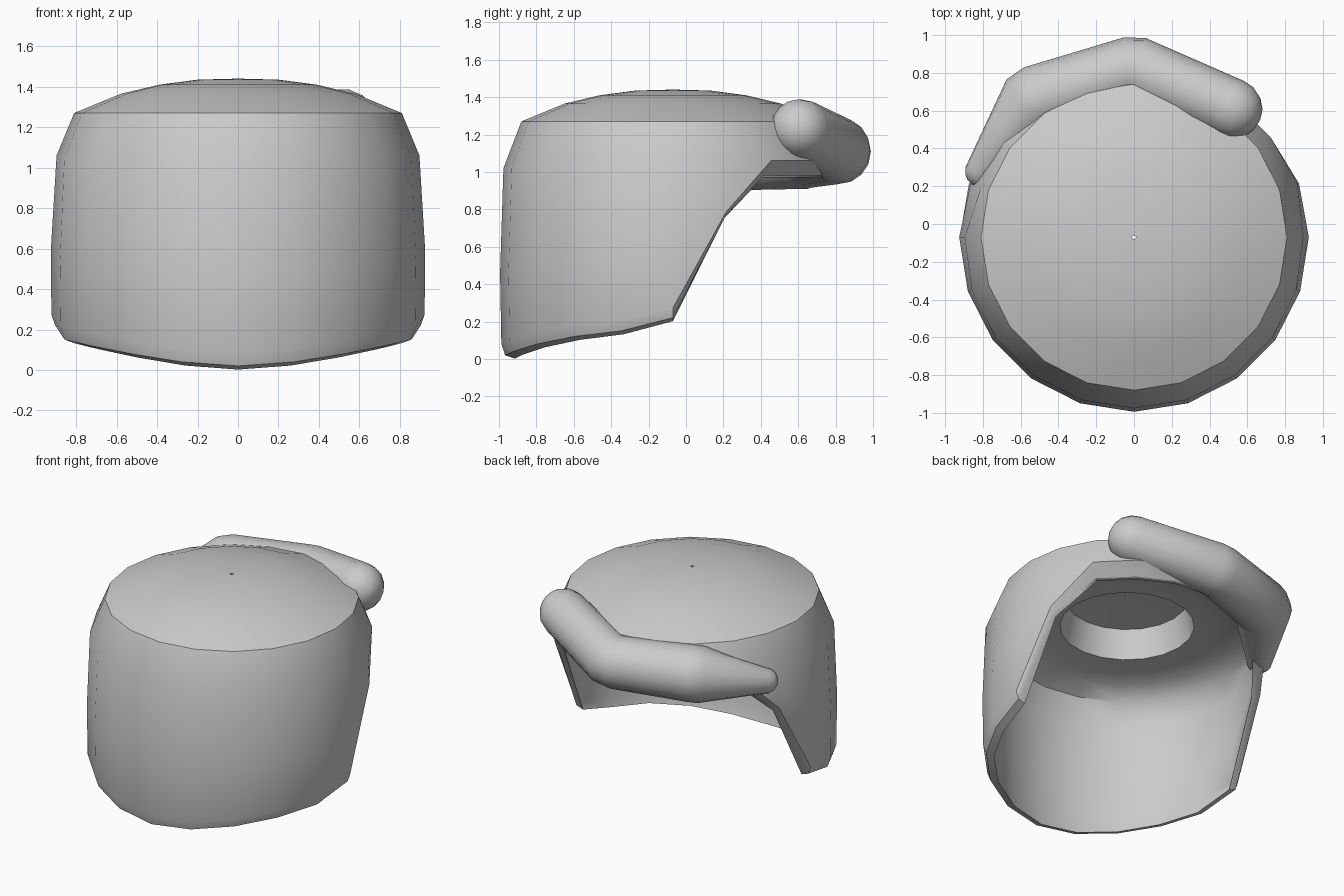
import bpy, bmesh, math
from mathutils import Vector

if "Cube" in bpy.data.objects:
    bpy.data.objects.remove(bpy.data.objects["Cube"])

SIDES = 20
CY = -0.07  # y of the shell axis


def interp(table, z):
    if z <= table[0][0]:
        return table[0][1]
    for (z0, r0), (z1, r1) in zip(table, table[1:]):
        if z <= z1:
            return r0 + (r1 - r0) * (z - z0) / (z1 - z0)
    return table[-1][1]


def skin(bm, rings, closed_ends=False):
    """Bridge consecutive rings of points with quads."""
    rows = [[bm.verts.new(p) for p in ring] for ring in rings]
    n = len(rows[0])
    for a, b in zip(rows, rows[1:]):
        for i in range(n):
            j = (i + 1) % n
            bm.faces.new((a[i], a[j], b[j], b[i]))
    if closed_ends:
        bm.faces.new(rows[0])
        bm.faces.new(rows[-1])
    else:  # close the skin into a tube round the pin hole
        for i in range(n):
            j = (i + 1) % n
            bm.faces.new((rows[-1][i], rows[-1][j], rows[0][j], rows[0][i]))


def finish(bm, name, angle):
    bmesh.ops.recalc_face_normals(bm, faces=bm.faces)
    me = bpy.data.meshes.new(name)
    bm.to_mesh(me)
    bm.free()
    ob = bpy.data.objects.new(name, me)
    bpy.context.collection.objects.link(ob)
    bpy.ops.object.select_all(action='DESELECT')
    ob.select_set(True)
    bpy.context.view_layer.objects.active = ob
    bpy.ops.object.shade_smooth_by_angle(angle=math.radians(angle))
    return ob


# Cap shell: lower edge height per column, from the front (-y) round to the back
half = [0.02, 0.04, 0.08, 0.12, 0.15, 0.22, 0.76, 1.05, 1.05, 1.05, 1.05]
edge = [half[min(i, SIDES - i)] for i in range(SIDES)]
outer = [(0, .915), (.25, .922), (.65, .926), (1.04, .905), (1.27, .81)]
inner = [(0, .86), (.3, .87), (.6, .877), (.88, .865), (1.0, .81)]


def point(i, r, z):
    a = math.tau * i / SIDES
    return (r * math.sin(a), CY - r * math.cos(a), z)


def wall(table, f, top, lip=False, shrink=0.0):
    """Ring a fraction f of the way up from the lower edge to the top."""
    ring = []
    for i, zb in enumerate(edge):
        if lip:  # the inner lip hangs lower, most of all at the back
            zb -= .08 if zb > 1 else .018
        z = zb + f * (top - zb)
        ring.append(point(i, interp(table, z) - shrink, z))
    return ring


def level(r, z):
    return [point(i, r, z) for i in range(SIDES)]


rings = [level(r, z) for r, z in
         [(.01, 1.44), (.2, 1.435), (.39, 1.41), (.58, 1.365)]]
rings += [wall(outer, f, 1.27) for f in (1, .8, .35, .05)]
rings += [wall(outer, 0, 1.27, False, .018), wall(inner, 0, 1.0, True, .015)]
rings += [wall(inner, f, 1.0, True) for f in (.08, .4, .85, 1)]
# Inner roof with the round recess
rings += [level(r, z) for r, z in
          [(.70, 1.06), (.57, 1.085), (.43, 1.09), (.39, 1.29), (.2, 1.3),
           (.01, 1.305)]]
bm = bmesh.new()
skin(bm, rings)
finish(bm, "cap_shell", 40)

# Rolled brim: tapered tube with rounded ends wrapped round the back
path = [Vector(p) for p in [(.52, .61, 1.23), (0, .825, 1.11),
                            (-.53, .655, 1.1), (-.81, .28, .985)]]
radii = [.16, .175, .185, .085]
N = 16


def circle(c, axis, r):
    side = axis.cross(Vector((0, 0, 1))).normalized()
    up = side.cross(axis).normalized()
    return [c + r * (math.cos(t) * side + math.sin(t) * up)
            for t in (math.tau * k / N for k in range(N))]


dirs = [(b - a).normalized() for a, b in zip(path, path[1:])]
steps = [math.radians(a) for a in (85, 65, 45, 22)]
rings = [circle(path[0] - dirs[0] * radii[0] * math.sin(a), dirs[0],
                radii[0] * math.cos(a)) for a in steps]
rings.append(circle(path[0], dirs[0], radii[0]))
for k in (1, 2):
    # Two rings per bend round off the corner
    for w in (.7, .3):
        axis = (dirs[k - 1] * w + dirs[k] * (1 - w)).normalized()
        shift = dirs[k - 1] * (-.035) if w > .5 else dirs[k] * .035
        rings.append(circle(path[k] + shift, axis, radii[k]))
rings.append(circle(path[3], dirs[2], radii[3]))
rings += [circle(path[3] + dirs[2] * radii[3] * math.sin(a), dirs[2],
                 radii[3] * math.cos(a)) for a in reversed(steps)]
bm = bmesh.new()
skin(bm, rings, closed_ends=True)
finish(bm, "rolled_brim", 50)
